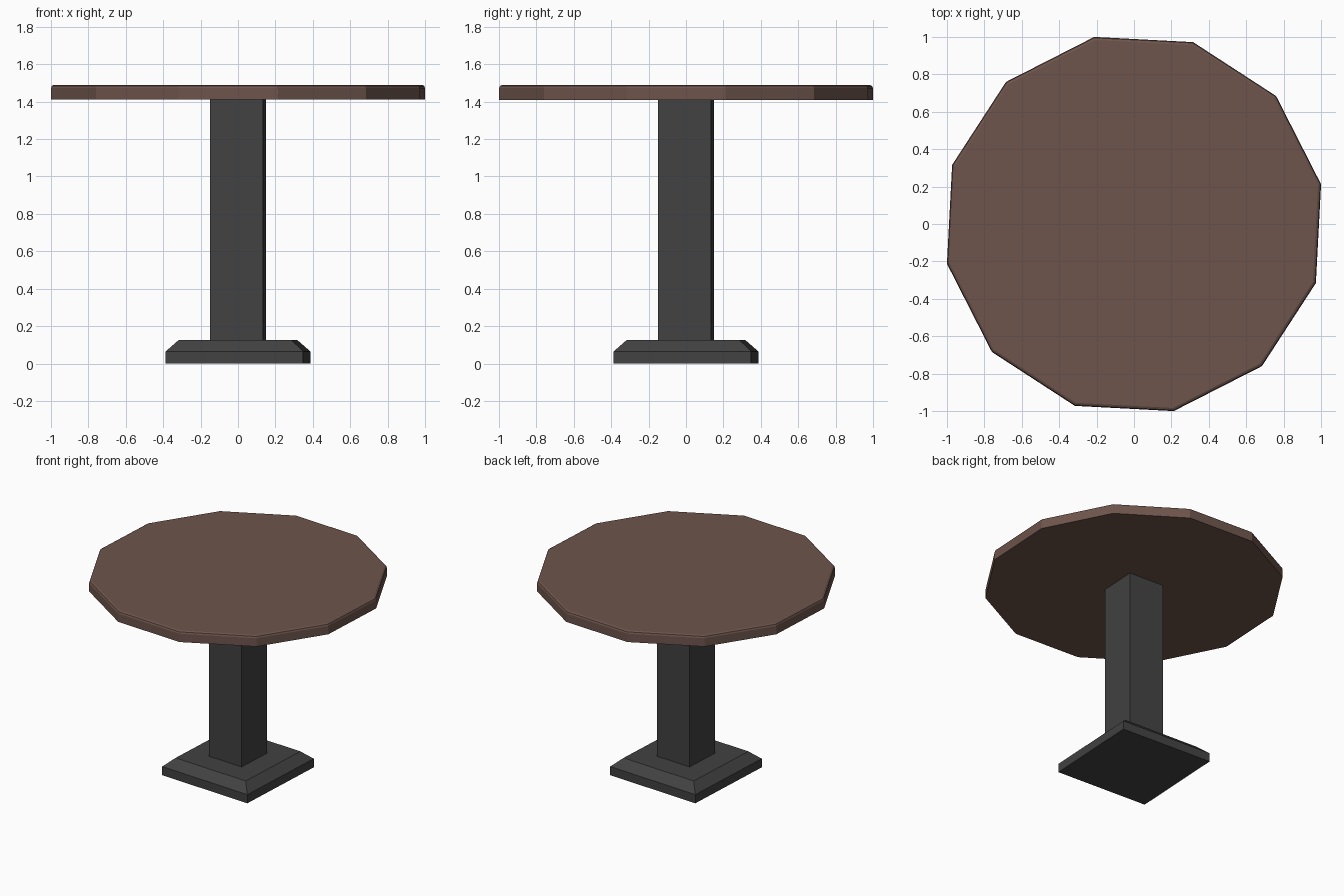
import bpy, math

if "Cube" in bpy.data.objects:
    bpy.data.objects.remove(bpy.data.objects["Cube"])

TURN = math.radians(12)  # whole table is turned slightly about z


def material(name, rgb):
    m = bpy.data.materials.new(name)
    m.diffuse_color = (*rgb, 1.0)
    m.use_nodes = True
    m.node_tree.nodes["Principled BSDF"].inputs["Base Color"].default_value = m.diffuse_color
    return m


def prism(name, sides, rings, mat):
    """Stack of regular polygons given as (radius, height), capped at both ends."""
    verts = [(r * math.cos(TURN + math.radians(30) + 2 * math.pi * i / sides),
              r * math.sin(TURN + math.radians(30) + 2 * math.pi * i / sides), z)
             for r, z in rings for i in range(sides)]
    faces = [tuple(reversed(range(sides)))]
    for k in range(len(rings) - 1):
        a, b = k * sides, (k + 1) * sides
        for i in range(sides):
            j = (i + 1) % sides
            faces.append((a + i, a + j, b + j, b + i))
    top = (len(rings) - 1) * sides
    faces.append(tuple(range(top, top + sides)))
    mesh = bpy.data.meshes.new(name)
    mesh.from_pydata(verts, [], faces)
    mesh.materials.append(mat)
    obj = bpy.data.objects.new(name, mesh)
    bpy.context.collection.objects.link(obj)
    return obj


wood = material("brown wood", (0.155, 0.090, 0.072))
metal = material("dark grey metal", (0.054, 0.054, 0.054))

# Square foot with sloped shoulder
prism("foot", 4, [(0.52, 0), (0.52, 0.065), (0.428, 0.125)], metal)
# Square column
prism("column", 4, [(0.2, 0.125), (0.2, 1.41)], metal)
# Twelve-sided top with softened upper rim
prism("table_top", 12, [(1.022, 1.41), (1.022, 1.472), (1.017, 1.484), (1.005, 1.49)], wood)
